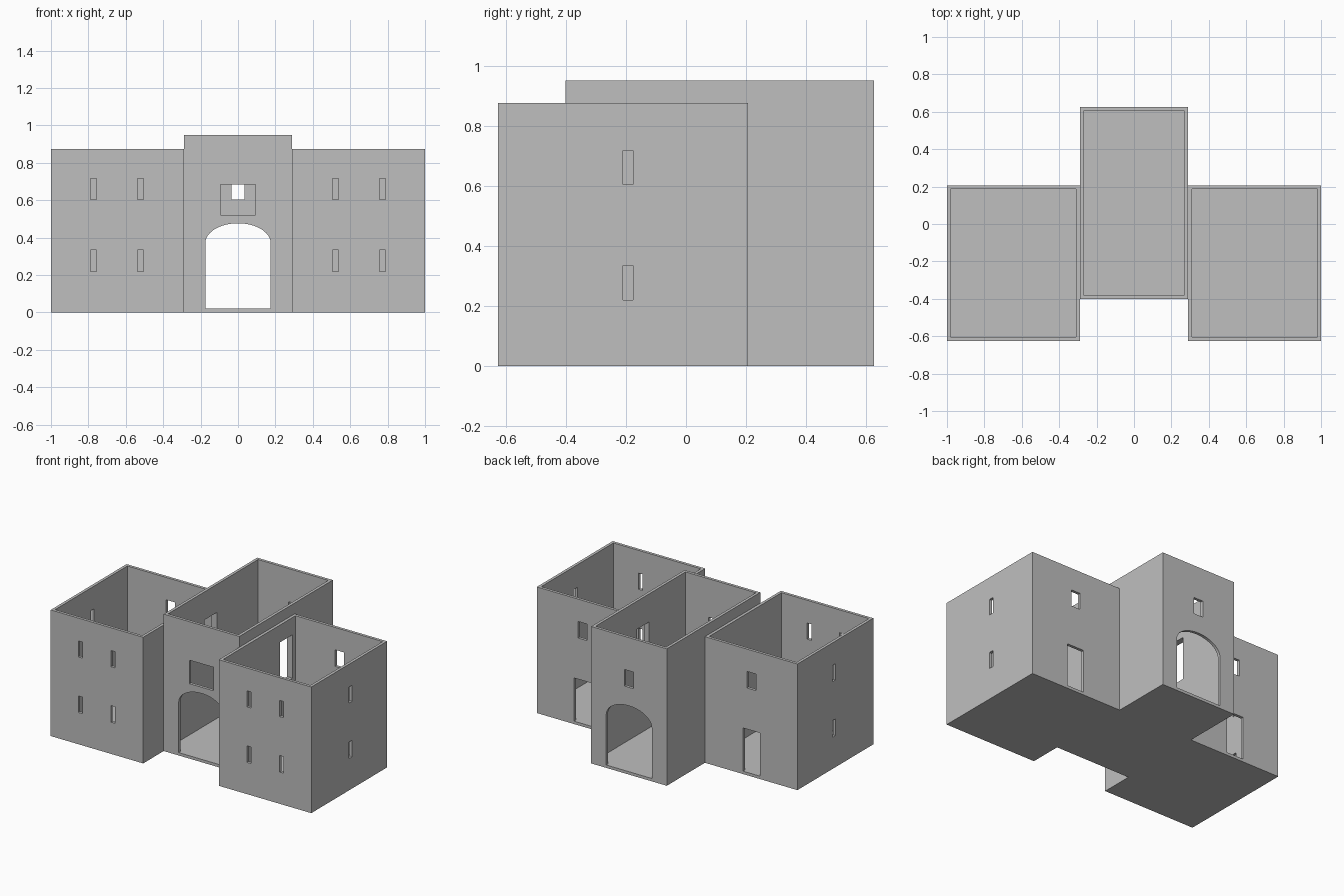
import bpy, bmesh, math

if "Cube" in bpy.data.objects:
    bpy.data.objects.remove(bpy.data.objects["Cube"])

WALL = 0.02          # wall and floor thickness
SLIT_Z = [(0.22, 0.335), (0.605, 0.717)]

stone = bpy.data.materials.new("grey_stone")
stone.diffuse_color = (0.52, 0.52, 0.52, 1)
stone.use_nodes = True
stone.node_tree.nodes["Principled BSDF"].inputs["Base Color"].default_value = stone.diffuse_color


def prism(bm, profile, y0, y1):
    """Extrude an x-z profile from y0 to y1."""
    a = [bm.verts.new((x, y0, z)) for x, z in profile]
    b = [bm.verts.new((x, y1, z)) for x, z in profile]
    n = len(profile)
    bm.faces.new(a)
    bm.faces.new(b[::-1])
    for i in range(n):
        j = (i + 1) % n
        bm.faces.new((a[j], a[i], b[i], b[j]))


def box(bm, x0, x1, y0, y1, z0, z1):
    x0, x1 = sorted((x0, x1))
    prism(bm, [(x0, z0), (x1, z0), (x1, z1), (x0, z1)], y0, y1)


def make(name, bm):
    bmesh.ops.recalc_face_normals(bm, faces=bm.faces)
    me = bpy.data.meshes.new(name)
    bm.to_mesh(me)
    bm.free()
    me.materials.append(stone)
    ob = bpy.data.objects.new(name, me)
    bpy.context.collection.objects.link(ob)
    return ob


def block(name, x0, x1, y0, y1, height, openings):
    """Open-topped room: solid box minus cavity minus openings."""
    x0, x1 = sorted((x0, x1))
    solid, cavity = bmesh.new(), bmesh.new()
    box(solid, x0, x1, y0, y1, 0, height)
    box(cavity, x0 + WALL, x1 - WALL, y0 + WALL, y1 - WALL, WALL, height + 0.2)
    ob = make(name, solid)
    cutters = [make(name + "_cavity", cavity), make(name + "_openings", openings)]
    for c in cutters:
        c.hide_render = True
        mod = ob.modifiers.new("cut", 'BOOLEAN')
        mod.operation = 'DIFFERENCE'
        mod.solver = 'EXACT'
        mod.object = c
    # bake the cuts and drop the cutters
    dg = bpy.context.evaluated_depsgraph_get()
    baked = bpy.data.meshes.new_from_object(ob.evaluated_get(dg))
    ob.modifiers.clear()
    ob.data = baked
    for c in cutters:
        bpy.data.objects.remove(c)


def upper_door(bm, side):
    box(bm, side * 0.24, side * 0.34, 0.02, 0.153, 0.455, 0.755)


# Central gatehouse: arched passage, front and back windows, side doors
cuts = bmesh.new()
arch = [(-0.175, WALL), (0.175, WALL)]
arch += [(0.175 * math.cos(math.pi * i / 24), 0.37 + 0.107 * math.sin(math.pi * i / 24))
         for i in range(25)]
prism(cuts, arch, -0.5, 0.7)
box(cuts, -0.093, 0.093, -0.45, -0.33, 0.52, 0.683)
box(cuts, -0.035, 0.035, 0.55, 0.7, 0.605, 0.72)
for s in (-1, 1):
    upper_door(cuts, s)
block("gatehouse", -0.29, 0.29, -0.40, 0.625, 0.95, cuts)

# Side wings: slits in front and outer walls, door and window at the back
for s, name in ((-1, "left_wing"), (1, "right_wing")):
    cuts = bmesh.new()
    for z0, z1 in SLIT_Z:
        for x in (0.522, 0.772):
            box(cuts, s * (x - 0.016), s * (x + 0.016), -0.7, -0.55, z0, z1)
        box(cuts, s * 0.93, s * 1.05, -0.21, -0.177, z0, z1)
    box(cuts, s * 0.583, s * 0.714, 0.15, 0.3, WALL, 0.32)
    box(cuts, s * 0.613, s * 0.683, 0.15, 0.3, 0.605, 0.72)
    upper_door(cuts, s)
    block(name, s * 0.29, s * 1.0, -0.625, 0.207, 0.875, cuts)
